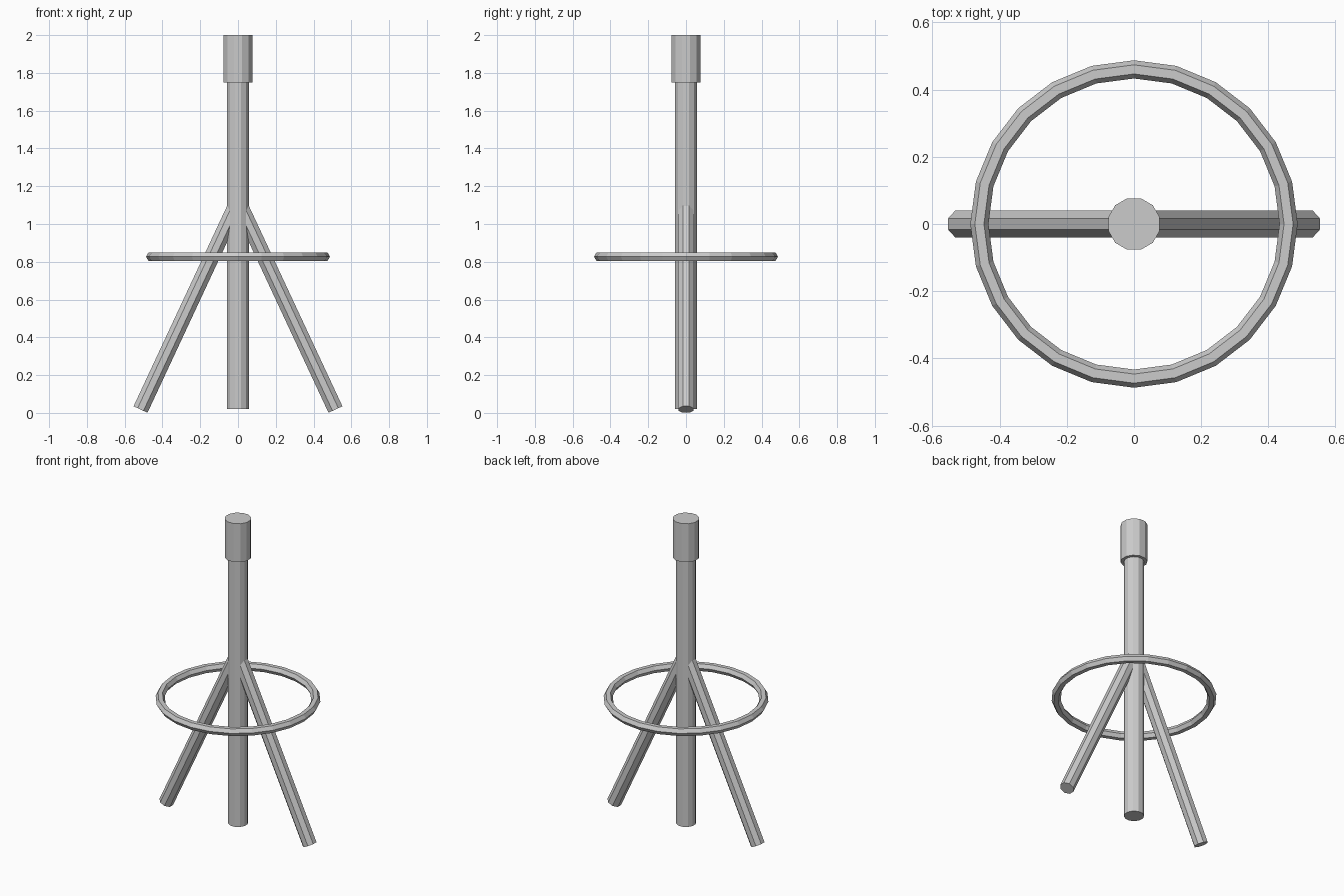
import bpy
from math import pi
from mathutils import Vector, Matrix

if "Cube" in bpy.data.objects:
    bpy.data.objects.remove(bpy.data.objects["Cube"])


def rod(name, start, end, radius, sides):
    """Flat-faced prism between two points, turned so flats face the axes."""
    a, b = Vector(start), Vector(end)
    d = b - a
    bpy.ops.mesh.primitive_cylinder_add(vertices=sides, radius=radius, depth=d.length)
    ob = bpy.context.object
    ob.name = name
    tilt = Vector((0, 0, 1)).rotation_difference(d).to_matrix().to_4x4()
    ob.data.transform(tilt @ Matrix.Rotation(pi / sides, 4, 'Z'))
    ob.location = (a + b) / 2
    return ob


# Central post and the thicker cap on top
rod("post", (0, 0, 0.02), (0, 0, 1.8), 0.06, 12)
rod("cap", (0, 0, 1.75), (0, 0, 2.0), 0.079, 12)

# Splayed side legs
for side, label in ((-1, "left_leg"), (1, "right_leg")):
    rod(label, (side * 0.516, 0, 0.018), (side * 0.011, 0, 1.1), 0.044, 8)

# Horizontal ring with a hexagonal section
bpy.ops.mesh.primitive_torus_add(major_segments=24, minor_segments=6,
                                 major_radius=0.46, minor_radius=0.027,
                                 location=(0, 0, 0.827))
bpy.context.object.name = "ring"
for poly in bpy.context.object.data.polygons:
    poly.use_smooth = False
